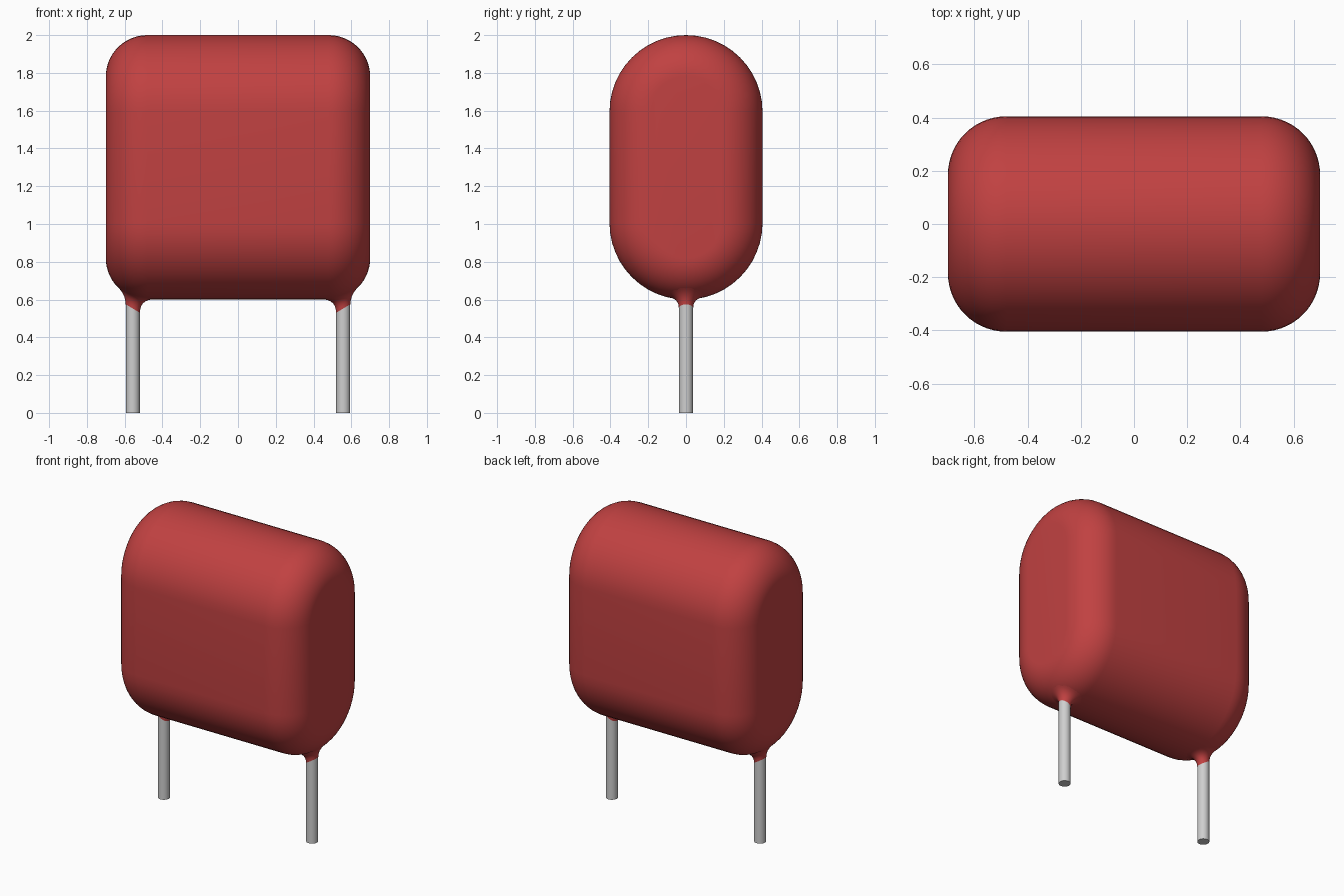
import bpy, bmesh, math
from mathutils import Vector

cube = bpy.data.objects.get("Cube")
if cube:
    bpy.data.objects.remove(cube, do_unlink=True)

HALF_X, RADIUS, STRAIGHT, MID_Z, FILLET = 0.70, 0.405, 0.295, 1.30, 0.22
LEG_X, LEG_R = 0.557, 0.037


def material(name, rgb, rough):
    m = bpy.data.materials.new(name)
    m.use_nodes = True
    m.diffuse_color = (*rgb, 1)
    bsdf = m.node_tree.nodes["Principled BSDF"]
    bsdf.inputs["Base Color"].default_value = (*rgb, 1)
    bsdf.inputs["Roughness"].default_value = rough
    return m


red = material("red coating", (0.53, 0.053, 0.053), 0.5)
grey = material("tinned wire grey", (0.62, 0.62, 0.62), 0.5)


def loft(name, rings, mat, cap_start, cap_end):
    """Skin a list of closed rings, optionally capping the ends."""
    bm = bmesh.new()
    vr = [[bm.verts.new(p) for p in ring] for ring in rings]
    n = len(vr[0])
    for a, b in zip(vr, vr[1:]):
        for i in range(n):
            j = (i + 1) % n
            bm.faces.new((a[i], a[j], b[j], b[i]))
    if cap_start:
        bm.faces.new(vr[0][::-1])
    if cap_end:
        bm.faces.new(vr[-1])
    bmesh.ops.recalc_face_normals(bm, faces=bm.faces)
    me = bpy.data.meshes.new(name)
    bm.to_mesh(me)
    bm.free()
    ob = bpy.data.objects.new(name, me)
    bpy.context.collection.objects.link(ob)
    me.materials.append(mat)
    bpy.ops.object.select_all(action='DESELECT')
    ob.select_set(True)
    bpy.context.view_layer.objects.active = ob
    bpy.ops.object.shade_smooth_by_angle(angle=math.radians(35))
    return ob


# Body: stadium cross-section swept along x with rounded ends
def stadium(x, inset, steps=24):
    r, pts = RADIUS - inset, []
    for side in (1, -1):
        for i in range(steps + 1):
            a = math.pi * i / steps
            pts.append((x, side * r * math.cos(a), MID_Z + side * (STRAIGHT + r * math.sin(a))))
    return pts


arc = [math.pi / 2 * i / 14 for i in range(15)]
ends = [(HALF_X - FILLET * (1 - math.sin(a)), FILLET * (1 - math.cos(a))) for a in arc]
stations = [(-x, i) for x, i in reversed(ends)] + ends
loft("body", [stadium(x, i) for x, i in stations], red, True, True)


def body_underside(x, y):
    dx = min(max(0.0, abs(x) - (HALF_X - FILLET)), FILLET)
    r = RADIUS - FILLET + math.sqrt(FILLET ** 2 - dx ** 2)
    return MID_Z - STRAIGHT - math.sqrt(r * r - y * y)


# Coating collar: concave fillet from the wire up to the body underside
def collar_curve(side, a, steps=8):
    c, s = math.cos(a), math.sin(a)          # c = 1 points outward

    def at(rad):
        return LEG_X + rad * c, rad * s

    flare = 0.058 - 0.018 * c
    low = 0.5525 + 0.0225 * c
    end = LEG_R + flare
    z_end = body_underside(*at(end))
    slope = (body_underside(*at(end + 0.002)) - body_underside(*at(end - 0.002))) / 0.004
    z_mid = max(low + 0.01, z_end - slope * flare)
    p0, p1, p2 = Vector((LEG_R + 0.001, low)), Vector((LEG_R + 0.001, z_mid)), Vector((end, z_end + 0.001))
    pts = []
    for i in range(steps + 1):
        t = i / steps
        rad, z = p0 * (1 - t) ** 2 + p1 * 2 * t * (1 - t) + p2 * t * t
        x, y = at(rad)
        pts.append((side * x, y, z))
    return pts


SIDES = 32
angles = [2 * math.pi * i / SIDES for i in range(SIDES)]
for side, label in ((1, "left"), (-1, "right")):
    curves = [collar_curve(side, a) for a in angles]
    loft(label + "_collar", list(zip(*curves)), red, False, False)
    # Wire leg, running up into the body
    wire = [[(side * LEG_X + LEG_R * math.cos(a), LEG_R * math.sin(a), z) for a in angles]
            for z in (0.0, 0.66)]
    loft(label + "_wire_leg", wire, grey, True, True)
